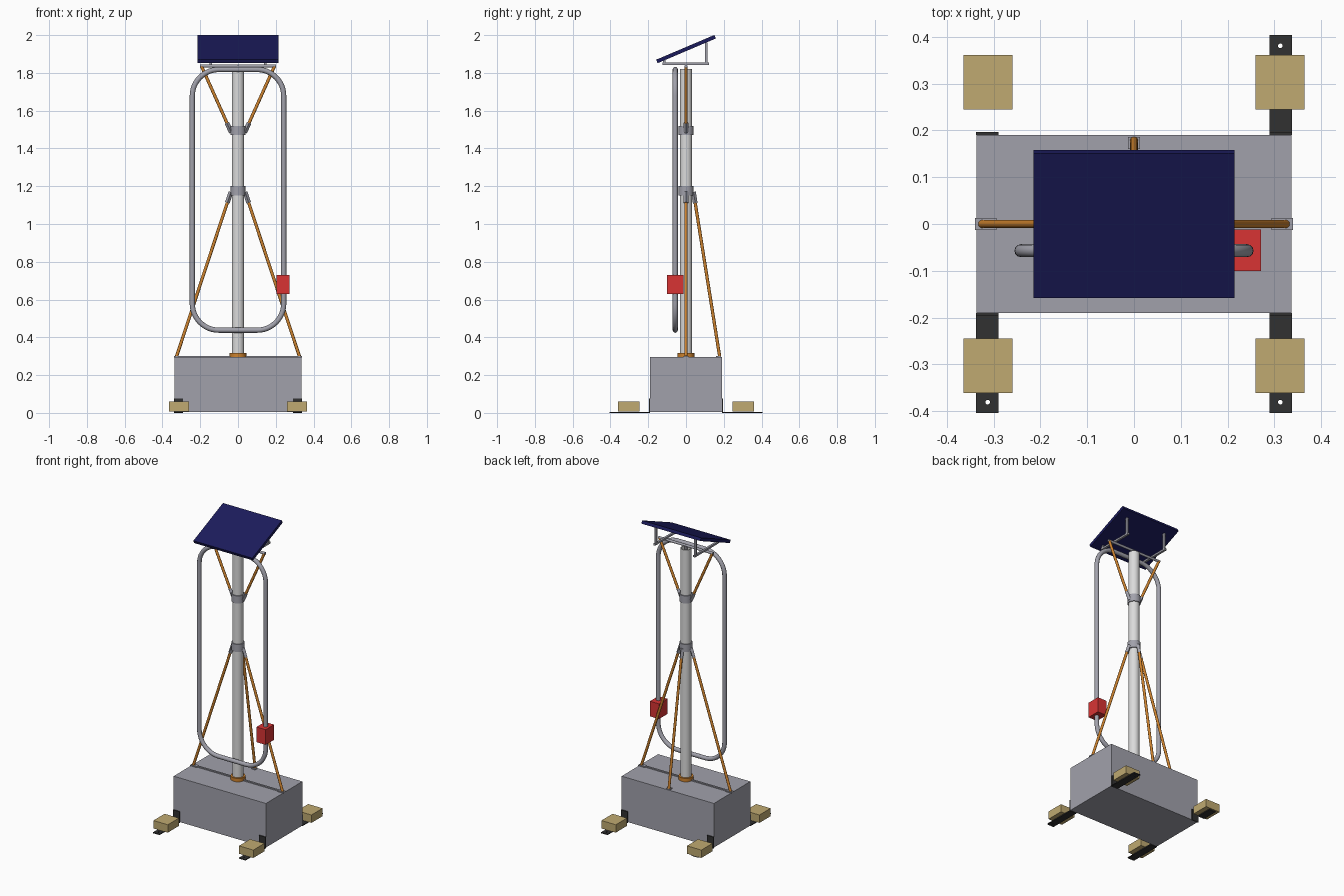
import bpy, bmesh, math
from mathutils import Vector

cube = bpy.data.objects.get("Cube")
if cube:
    bpy.data.objects.remove(cube)


def material(name, *rgb):
    col = [(c / 255) ** 2.2 for c in rgb] + [1]
    m = bpy.data.materials.new(name)
    m.use_nodes = True
    m.diffuse_color = col
    m.node_tree.nodes["Principled BSDF"].inputs["Base Color"].default_value = col
    return m


steel = material("grey_steel", 160, 160, 170)
white = material("pale_tube", 218, 218, 218)
copper = material("orange_rod", 205, 130, 50)
red = material("red_box", 215, 55, 55)
navy = material("navy_panel", 33, 33, 92)
wood = material("tan_wood", 190, 168, 112)
black = material("black_strap", 52, 52, 52)


def finish(name, bm, mat, smooth=False):
    bmesh.ops.recalc_face_normals(bm, faces=bm.faces)
    mesh = bpy.data.meshes.new(name)
    bm.to_mesh(mesh)
    bm.free()
    mesh.materials.append(mat)
    ob = bpy.data.objects.new(name, mesh)
    bpy.context.collection.objects.link(ob)
    if smooth:
        bpy.ops.object.select_all(action='DESELECT')
        ob.select_set(True)
        bpy.context.view_layer.objects.active = ob
        bpy.ops.object.shade_smooth_by_angle(angle=math.radians(40))
    return ob


def box(name, lo, hi, mat):
    lo, hi = Vector(lo), Vector(hi)
    bm = bmesh.new()
    bmesh.ops.create_cube(bm, size=1)
    for v in bm.verts:
        v.co = v.co * (hi - lo)
    ob = finish(name, bm, mat)
    ob.location = (lo + hi) / 2
    return ob


def rod(name, a, b, r, mat, sides=16):
    a, b = Vector(a), Vector(b)
    bm = bmesh.new()
    bmesh.ops.create_cone(bm, cap_ends=True, segments=sides, radius1=r, radius2=r,
                          depth=(b - a).length)
    ob = finish(name, bm, mat, sides > 4)
    ob.location = (a + b) / 2
    ob.rotation_euler = (b - a).to_track_quat('Z', 'Y').to_euler()
    return ob


def ring(name, inner, outer, z0, z1, mat):
    """Hollow tube turned around the z axis."""
    bm = bmesh.new()
    pts = [(inner, z0), (outer, z0), (outer, z1), (inner, z1)]
    vs = [bm.verts.new((r, 0, z)) for r, z in pts]
    edges = [bm.edges.new((vs[i], vs[(i + 1) % 4])) for i in range(4)]
    bmesh.ops.spin(bm, geom=vs + edges, cent=(0, 0, 0), axis=(0, 0, 1),
                   angle=math.tau, steps=40)
    bmesh.ops.remove_doubles(bm, verts=bm.verts, dist=1e-5)
    return finish(name, bm, mat, True)


def rounded_rect(cx, cz, hw, hh, r, steps=12):
    pts = []
    for q, (sx, sz) in enumerate([(1, 1), (-1, 1), (-1, -1), (1, -1)]):
        for i in range(steps + 1):
            t = (q + i / steps) * math.pi / 2
            pts.append((cx + sx * (hw - r) + r * math.cos(t),
                        cz + sz * (hh - r) + r * math.sin(t)))
    return pts


def add_spline(curve, pts):
    s = curve.splines.new('POLY')
    s.points.add(len(pts) - 1)
    for p, co in zip(s.points, pts):
        p.co = (*co, 1)
    s.use_cyclic_u = True


def curve_object(name, curve, mat, smooth=False):
    """Turn a curve into a mesh object."""
    tmp = bpy.data.objects.new("temp", curve)
    bpy.context.collection.objects.link(tmp)
    bpy.context.view_layer.update()
    bm = bmesh.new()
    bm.from_mesh(tmp.evaluated_get(bpy.context.evaluated_depsgraph_get()).to_mesh())
    bpy.data.objects.remove(tmp)
    bmesh.ops.remove_doubles(bm, verts=bm.verts, dist=1e-5)
    for f in bm.faces:
        f.material_index = 0
    return finish(name, bm, mat, smooth)


# Base block and mast
box("base_block", (-.337, -.19, .004), (.337, .19, .295), steel)
box("top_strip", (-.337, -.006, .294), (.337, .006, .302), steel)
ring("mast", .027, .033, .29, 1.82, white)
ring("mast_foot_ring", .03, .044, .295, .318, copper)
ring("lower_collar", .03, .039, 1.15, 1.2, steel)
ring("upper_collar", .03, .039, 1.47, 1.52, steel)

# Braces with their lugs and foot plates
feet = {"left": (1, 0), "right": (-1, 0), "back": (0, 1)}
for side, (dx, dy) in feet.items():
    reach = .325 if dx else .178
    top = Vector((dx * .041, dy * .041, 1.16))
    foot = Vector((dx * reach, dy * reach, .3))
    run = (foot - top).normalized()
    rod(f"lower_brace_{side}", top, foot, .0085, copper)
    rod(f"lower_lug_{side}", top - run * .01, top + run * .05, .0125, steel, 4)
    c = Vector((dx, dy, 0)) * (.317 if dx else .173)
    box(f"foot_plate_{side}", c + Vector((-.023 if dx else -.013, -.013, .294)),
        c + Vector((.023 if dx else .013, .013, .301)), steel)
    if dx:
        low, high = Vector((dx * .036, 0, 1.485)), Vector((dx * .193, 0, 1.835))
        run = (high - low).normalized()
        rod(f"upper_brace_{side}", low, high, .0085, copper)
        rod(f"upper_lug_{side}", low, low + run * .055, .0125, steel, 4)

# Long loop in front of the mast
loop = bpy.data.curves.new("loop", 'CURVE')
loop.dimensions = '3D'
loop.bevel_depth = .0138
loop.bevel_resolution = 4
add_spline(loop, [(x, -.057, z) for x, z in rounded_rect(0, 1.128, .242, .69, .14)])
curve_object("loop_tube", loop, steel, True)

# Red control box
box("control_box", (.205, -.1, .63), (.272, -.012, .73), red)

# Panel and its frame
panel = box("solar_panel", (-.215, -.1675, 1.916), (.215, .1675, 1.936), navy)
panel.rotation_euler.x = math.radians(23)
rod("frame_crossbar", (-.2, 0, 1.836), (.2, 0, 1.836), .008, steel)
rod("mast_stub", (0, 0, 1.8), (0, 0, 1.84), .008, steel)
for side, s in (("left", 1), ("right", -1)):
    x = s * .145
    box(f"panel_rail_{side}", (x - .007, -.125, 1.843), (x + .007, .122, 1.855), steel)
    box(f"rear_upright_{side}", (x - .007, .1, 1.85), (x + .007, .114, 1.962), steel)
    box(f"front_clip_{side}", (x - .007, -.122, 1.85), (x + .007, -.108, 1.872), steel)

# Hold-down straps and wooden blocks at the corners
for end, sy in (("front", -1), ("back", 1)):
    for side, sx in (("left", 1), ("right", -1)):
        tag = f"{end}_{side}"
        xa, xb = sorted((sx * .338, sx * .29))
        ya, yb = sorted((sy * .19, sy * .197))
        box(f"strap_upright_{tag}", (xa, ya, 0), (xb, yb, .075), black)
        ya, yb = sorted((sy * .245, sy * .361))
        box(f"wood_block_{tag}", (sx * .3125 - .0525, ya, .008),
            (sx * .3125 + .0525, yb, .06), wood)
        if (sx, sy) == (-1, 1):
            box(f"strap_base_{tag}", (xa, .25, 0), (xb, .356, .006), black)
            continue
        strap = bpy.data.curves.new("strap", 'CURVE')
        strap.dimensions = '2D'
        strap.fill_mode = 'BOTH'
        strap.extrude = .003
        y0, y1 = sy * .19, sy * .404
        add_spline(strap, [(xa, y0, 0), (xb, y0, 0), (xb, y1, 0), (xa, y1, 0)])
        turns = [i * math.tau / 16 for i in range(16)]
        add_spline(strap, [(sx * .313 + .005 * math.cos(t),
                            sy * .381 + .005 * math.sin(t), 0) for t in turns])
        curve_object(f"strap_base_{tag}", strap, black).location.z = .003
